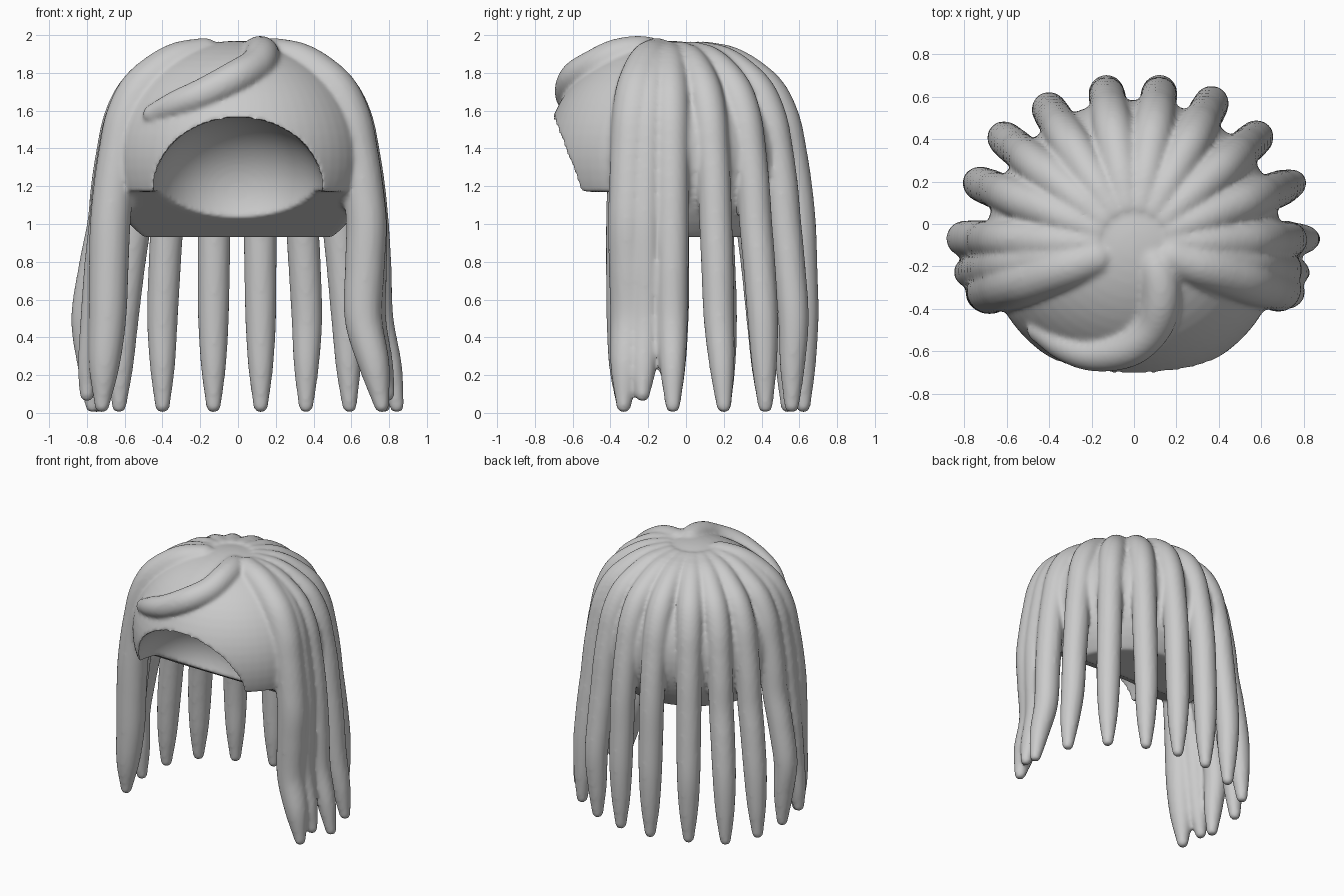
import bpy, bmesh, math
from mathutils import Vector, Matrix

if "Cube" in bpy.data.objects:
    bpy.data.objects.remove(bpy.data.objects["Cube"])


def finish(name, bm, angle=40):
    bmesh.ops.recalc_face_normals(bm, faces=bm.faces)
    me = bpy.data.meshes.new(name)
    bm.to_mesh(me)
    bm.free()
    ob = bpy.data.objects.new(name, me)
    bpy.context.collection.objects.link(ob)
    bpy.ops.object.select_all(action='DESELECT')
    ob.select_set(True)
    bpy.context.view_layer.objects.active = ob
    bpy.ops.object.shade_smooth_by_angle(angle=math.radians(angle))
    return ob


def ellipsoid(name, centre, radii, back=1.0, seg=64):
    # back stretches the half behind the centre
    bm = bmesh.new()
    m = Matrix.Translation(centre) @ Matrix.Diagonal((*radii, 1))
    bmesh.ops.create_uvsphere(bm, u_segments=seg, v_segments=seg // 2, radius=1, matrix=m)
    for v in bm.verts:
        if v.co.y > centre[1]:
            v.co.y = centre[1] + (v.co.y - centre[1]) * back
    return finish(name, bm)


def spline(pts, steps=8):
    # Catmull-Rom through points holding (x, y, z, radius)
    p = [Vector(q) for q in pts]
    p = [2 * p[0] - p[1]] + p + [2 * p[-1] - p[-2]]
    out = []
    for i in range(1, len(p) - 2):
        a, b, c, d = p[i - 1:i + 3]
        for k in range(steps):
            t = k / steps
            out.append(0.5 * (2 * b + (c - a) * t + (2 * a - 5 * b + 4 * c - d) * t * t
                              + (3 * b - a - 3 * c + d) * t ** 3))
    return out + [p[-2]]


def lock(name, pts, sides=18):
    # Tapered tube with a rounded end at both sides
    s = spline(pts)

    def dome(q, direction):
        return [Vector((*(q.xyz + direction * q.w * math.sin(a)), q.w * math.cos(a)))
                for a in (0.4, 0.8, 1.15, 1.45)]
    start = dome(s[0], (s[0].xyz - s[1].xyz).normalized())[::-1]
    end = dome(s[-1], (s[-1].xyz - s[-2].xyz).normalized())
    s = start + s + end
    bm = bmesh.new()
    rings, n = [], None
    for i, q in enumerate(s):
        t = (s[min(i + 1, len(s) - 1)].xyz - s[max(i - 1, 0)].xyz).normalized()
        n = t.orthogonal() if n is None else n - t * n.dot(t)
        n.normalize()
        b = t.cross(n)
        rings.append([bm.verts.new(q.xyz + q.w * (n * math.cos(a) + b * math.sin(a)))
                      for a in (2 * math.pi * k / sides for k in range(sides))])
    for r0, r1 in zip(rings, rings[1:]):
        for k in range(sides):
            j = (k + 1) % sides
            bm.faces.new((r0[k], r0[j], r1[j], r1[k]))
    bm.faces.new(rings[0])
    bm.faces.new(rings[-1])
    return finish(name, bm, 60)


# Cap that covers the skull
cap = ellipsoid("hair", (0, -0.1, 1.35), (0.695, 0.645, 0.62), back=1.06)

# Cutters: face hollow and the sloped lower trim
hollow = ellipsoid("face_cutter", (0, -0.6, 1.17), (0.45, 0.45, 0.4))
bm = bmesh.new()
profile = [(-1.5, 1.17), (-0.4, 1.17), (0.0, 0.93), (1, 0.93), (1, 0), (-1.5, 0)]
face = bm.faces.new([bm.verts.new((-1, y, z)) for y, z in profile])
ext = bmesh.ops.extrude_face_region(bm, geom=[face])
bmesh.ops.translate(bm, vec=(2, 0, 0), verts=[v for v in ext["geom"] if isinstance(v, bmesh.types.BMVert)])
# closing face left behind by the extrusion
if not any(abs(f.calc_center_median().x + 1) < 1e-4 for f in bm.faces):
    bmesh.ops.holes_fill(bm, edges=bm.edges)
trim = finish("trim_cutter", bm)
# front of the hollow is opened so that no skin of the cap survives there
bpy.context.view_layer.objects.active = cap
for cutter in (hollow, trim):
    cutter.hide_render = True
    mod = cap.modifiers.new("cut", 'BOOLEAN')
    mod.object, mod.operation, mod.solver = cutter, 'DIFFERENCE', 'EXACT'
    bpy.ops.object.modifier_apply(modifier=mod.name)
for cutter in (hollow, trim):
    bpy.data.objects.remove(cutter)

# Hanging locks: tip x, tip y, tip z, radius, mid-height outward bulge
locks = [
    (0.12, 0.62, 0.0, 0.088, 0.0), (-0.13, 0.62, 0.0, 0.088, 0.0),
    (0.36, 0.56, 0.0, 0.088, 0.01), (-0.40, 0.54, 0.0, 0.088, 0.0),
    (0.59, 0.42, 0.0, 0.088, -0.02), (-0.63, 0.42, 0.0, 0.088, -0.03),
    (0.77, 0.20, 0.0, 0.088, -0.07), (-0.75, 0.20, 0.0, 0.088, -0.03),
    (0.84, -0.07, 0.0, 0.09, -0.10), (-0.77, -0.07, 0.0, 0.09, 0.03),
    (0.79, -0.23, 0.06, 0.09, -0.09), (-0.80, -0.23, 0.06, 0.09, -0.05),
    (0.76, -0.33, 0.0, 0.108, -0.10), (-0.72, -0.33, 0.0, 0.108, -0.03),
]
crown = [(0.19, 1.89), (0.33, 1.855), (0.45, 1.785), (0.55, 1.69), (0.62, 1.55),
         (0.66, 1.38), (0.69, 1.2), (0.71, 1.0)]
parts = []
for i, (x, y, z, r, bulge) in enumerate(locks):
    reach = math.hypot(x, y + 0.1)
    ux, uy = x / reach, (y + 0.1) / reach
    mid = reach + bulge
    path = crown + [(0.5 * (0.71 + mid), 0.78), (mid, 0.5), (reach + 0.4 * bulge, 0.25), (reach, z + 0.04)]
    scale = [0.9, 1, 1.05, 1.08, 1.06, 1.02, 1, 1, 0.98, 0.93, 0.76]
    radii = [r * s for s in scale] + [0.04]
    parts.append(lock(f"hair_lock_{i + 1}", [(ux * d, -0.1 + uy * d, h, w) for (d, h), w in zip(path, radii)]))

# Swept fringe
parts.append(lock("fringe", [
    (0.05, -0.10, 1.88, 0.07), (0.11, -0.22, 1.905, 0.09), (0.125, -0.36, 1.89, 0.092),
    (0.09, -0.48, 1.835, 0.092), (-0.02, -0.58, 1.77, 0.092), (-0.18, -0.61, 1.69, 0.085),
    (-0.32, -0.575, 1.635, 0.075), (-0.45, -0.50, 1.58, 0.055)]))

# Fuse everything into one softly blended sculpt
bpy.ops.object.select_all(action='DESELECT')
for ob in parts + [cap]:
    ob.select_set(True)
bpy.context.view_layer.objects.active = cap
bpy.ops.object.join()
cap.modifiers.clear()
mod = cap.modifiers.new("fuse", 'REMESH')
mod.mode, mod.voxel_size, mod.use_smooth_shade = 'VOXEL', 0.014, True
bpy.ops.object.modifier_apply(modifier=mod.name)
mod = cap.modifiers.new("soften", 'SMOOTH')
mod.factor, mod.iterations = 0.5, 6
bpy.ops.object.modifier_apply(modifier=mod.name)
bpy.ops.object.shade_smooth_by_angle(angle=math.radians(45))
